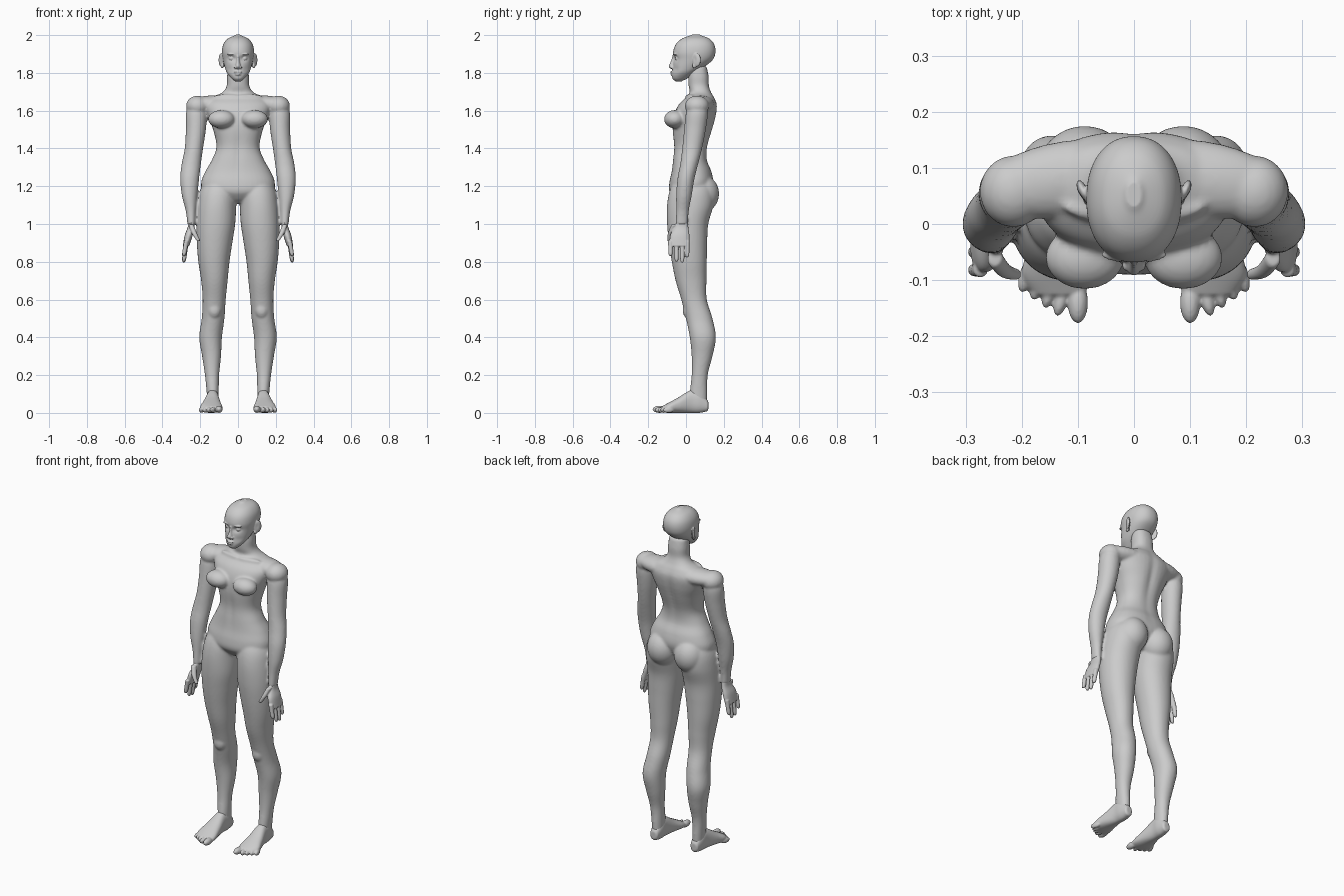
import bpy
import bmesh
import math
from mathutils import Vector, Matrix

default_cube = bpy.data.objects.get("Cube")
if default_cube:
    bpy.data.objects.remove(default_cube, do_unlink=True)

skin = bpy.data.materials.new("plain_grey")
skin.use_nodes = True
grey = (0.6, 0.6, 0.6, 1)
skin.diffuse_color = grey
for node in skin.node_tree.nodes:
    if node.type == "BSDF_PRINCIPLED":
        node.inputs["Base Color"].default_value = grey
        node.inputs["Roughness"].default_value = 0.6


def spline(rows, steps):
    """Smooth curve through the section rows."""
    rows = [Vector(row) for row in rows]
    padded = [rows[0]] + rows + [rows[-1]]
    result = []
    for p, q, r, s in zip(padded, padded[1:], padded[2:], padded[3:]):
        for k in range(steps):
            t = k / steps
            result.append(q + (r - p) * (t / 2)
                          + (p * 2 - q * 5 + r * 4 - s) * (t * t / 2)
                          + (q * 3 - p - r * 3 + s) * (t * t * t / 2))
    result.append(rows[-1])
    return result


def rounded_end(end, neighbour):
    """A smaller section just beyond the end, so the tip is rounded."""
    t, a0, a1, b0, b1 = end
    outward = math.copysign(1, t - neighbour[0])
    bulge = min(a1 - a0, b1 - b0) / 8
    da, db = (a1 - a0) / 6, (b1 - b0) / 6
    return Vector((t + outward * bulge, a0 + da, a1 - da, b0 + db, b1 - db))


def loft(bm, rows, side=1, along_y=False, power=2.3, steps=6, segments=40):
    """Skin of rounded sections (position, min and max across, min and max deep)."""
    sections = spline(rows, steps)
    sections = ([rounded_end(sections[0], sections[1])] + sections
                + [rounded_end(sections[-1], sections[-2])])
    rings = []
    for t, a0, a1, b0, b1 in sections:
        ring = []
        for k in range(segments):
            angle = math.tau * k / segments
            c, s = math.cos(angle), math.sin(angle)
            c = math.copysign(abs(c) ** (2 / power), c)
            s = math.copysign(abs(s) ** (2 / power), s)
            a = side * ((a0 + a1) / 2 + c * (a1 - a0) / 2)
            b = (b0 + b1) / 2 + s * (b1 - b0) / 2
            ring.append(bm.verts.new((a, t, b) if along_y else (a, b, t)))
        rings.append(ring)
    for low, high in zip(rings, rings[1:]):
        for k in range(segments):
            n = (k + 1) % segments
            bm.faces.new((low[k], low[n], high[n], high[k]))
    bm.faces.new(rings[0])
    bm.faces.new(rings[-1])


def symmetric(rows):
    return [(z, -half, half, front, back) for z, half, front, back in rows]


def ball(bm, centre, radii, side=1, turn=0.0):
    x, y, z = centre
    matrix = (Matrix.Translation((side * x, y, z))
              @ Matrix.Rotation(side * turn, 4, "Z")
              @ Matrix.Diagonal((*radii, 1)))
    bmesh.ops.create_uvsphere(bm, u_segments=32, v_segments=20, radius=1, matrix=matrix)


def push(bm, centre, radii, depth):
    """Soft dent (positive depth pushes towards the back)."""
    for v in bm.verts:
        d = sum(((v.co[i] - centre[i]) / radii[i]) ** 2 for i in range(3))
        v.co.y += depth * math.exp(-d)


def finish(name, bm, voxel, relax):
    """Fuse the overlapping shapes into one smooth surface."""
    bmesh.ops.recalc_face_normals(bm, faces=bm.faces[:])
    mesh = bpy.data.meshes.new(name)
    bm.to_mesh(mesh)
    bm.free()
    mesh.materials.append(skin)
    for face in mesh.polygons:
        face.use_smooth = True
    obj = bpy.data.objects.new(name, mesh)
    bpy.context.scene.collection.objects.link(obj)
    fuse = obj.modifiers.new("fuse", "REMESH")
    fuse.mode = "VOXEL"
    fuse.voxel_size = voxel
    fuse.use_smooth_shade = True
    soften = obj.modifiers.new("soften", "SMOOTH")
    soften.factor = 0.5
    soften.iterations = relax


# Torso and neck: height, half width, front, back
torso = [(1.13, .09, -.06, .10), (1.17, .18, -.088, .13), (1.22, .195, -.088, .145),
         (1.28, .172, -.076, .135), (1.34, .138, -.07, .112), (1.41, .114, -.065, .115),
         (1.5, .132, -.072, .142), (1.57, .16, -.065, .16), (1.63, .175, -.04, .165),
         (1.67, .14, -.0, .15), (1.695, .085, .02, .135), (1.73, .06, .014, .122),
         (1.78, .058, .012, .12), (1.83, .053, .02, .11)]
# Limbs: height, inner, outer, front, back
leg = [(1.25, .02, .16, -.05, .12), (1.18, .006, .2, -.085, .145), (1.1, .009, .215, -.1, .145),
       (1, .015, .22, -.1, .118), (.9, .03, .218, -.09, .112), (.8, .045, .21, -.075, .11),
       (.7, .055, .195, -.055, .108), (.6, .065, .187, -.025, .11), (.5, .072, .192, .0, .14),
       (.4, .085, .205, .02, .158), (.3, .09, .19, .03, .14), (.2, .1, .175, .03, .115),
       (.1, .102, .165, .02, .112), (.04, .104, .16, .03, .11)]
arm = [(1.65, .18, .25, .02, .1), (1.59, .165, .275, -.0, .115), (1.5, .17, .276, -.01, .105),
       (1.4, .185, .282, -.02, .085), (1.32, .196, .298, -.03, .065), (1.24, .206, .306, -.045, .045),
       (1.15, .215, .297, -.052, .03), (1.07, .222, .277, -.052, .015), (1, .226, .268, -.055, .01)]

body = bmesh.new()
loft(body, symmetric(torso))
push(body, (0, .16, 1.48), (.025, .06, .16), -.012)
push(body, (0, -.07, 1.4), (.02, .05, .1), .006)
for side in (1, -1):
    loft(body, leg, side, power=2.1)
    loft(body, arm, side, power=2)
    ball(body, (.215, .058, 1.625), (.06, .064, .054), side)
    ball(body, (.12, .08, 1.635), (.15, .068, .046), side, -.15)
    ball(body, (.088, .085, 1.16), (.088, .09, .1), side)
    ball(body, (.088, -.06, 1.555), (.07, .056, .048), side)
    ball(body, (.06, .018, 1.675), (.07, .016, .012), side, .2)
    ball(body, (.125, .01, .545), (.035, .028, .045), side)
finish("body", body, .007, 5)

# Hands with fingers and thumb
palm = [(1.03, .23, .265, -.045, .005), (.985, .23, .266, -.06, .012),
        (.94, .24, .282, -.084, .018), (.885, .258, .292, -.086, .018)]
thumb = [(.995, .234, .262, -.078, -.045), (.95, .217, .244, -.096, -.07),
         (.912, .2, .22, -.1, -.08)]
finger_tips = [(-.082, .832), (-.05, .803), (-.02, .798), (.006, .825)]

for side, word in ((1, "left"), (-1, "right")):
    hand = bmesh.new()
    loft(hand, palm, side)
    loft(hand, thumb, side, power=2)
    for y, tip in finger_tips:
        rows = []
        for share, radius in ((0, .013), (.5, .012), (.85, .011), (1, .007)):
            z = .91 + (tip - .91) * share
            x = .273 + share * .014
            rows.append((z, x - radius, x + radius, y - radius, y + radius))
        loft(hand, rows, side, power=2, segments=20)
    finish(word + "_hand", hand, .0035, 2)

# Feet: depth, inner, outer, bottom, top
foot_rows = [(.112, .108, .157, .008, .07), (.07, .1, .166, 0, .115), (.025, .1, .17, 0, .12),
             (-.04, .09, .188, 0, .082), (-.09, .082, .2, 0, .055), (-.125, .085, .18, .002, .036)]
for side, word in ((1, "left"), (-1, "right")):
    foot = bmesh.new()
    loft(foot, foot_rows, side, along_y=True)
    ball(foot, (.1, -.14, .019), (.018, .037, .019), side)
    for toe in range(4):
        ball(foot, (.13 + toe * .021, -.135 + toe * .014, .016), (.012, .03, .016), side, .25)
    finish(word + "_foot", foot, .004, 3)

# Head: height, half width, front, back
skull = [(1.76, .022, -.062, -.015), (1.772, .036, -.072, .01), (1.8, .058, -.074, .05),
         (1.83, .07, -.07, .095), (1.87, .08, -.066, .142), (1.91, .085, -.068, .156),
         (1.95, .078, -.055, .15), (1.98, .056, -.024, .125), (1.997, .02, .02, .085)]
nose = [(1.892, .007, -.072, -.045), (1.862, .009, -.08, -.045),
        (1.836, .015, -.092, -.045), (1.824, .012, -.084, -.045)]
head = bmesh.new()
loft(head, symmetric(skull), segments=72, power=2.2)
for side in (1, -1):
    push(head, (side * .034, -.065, 1.876), (.02, .04, .013), .012)
    push(head, (side * .045, -.06, 1.815), (.02, .04, .02), .005)
loft(head, symmetric(nose), power=2, segments=24)
ball(head, (0, -.073, 1.804), (.021, .01, .006))
ball(head, (0, -.072, 1.792), (.017, .01, .006))
for side in (1, -1):
    ball(head, (.034, -.044, 1.876), (.015, .014, .011), side)
    ball(head, (.036, -.058, 1.898), (.024, .008, .005), side, .2)
    ball(head, (.014, -.074, 1.829), (.007, .01, .007), side)
    ball(head, (.09, .056, 1.868), (.009, .024, .036), side, -.4)
    ball(head, (.083, .045, 1.838), (.008, .012, .014), side)
    push(head, (side * .096, .04, 1.872), (.012, .012, .02), .008)
finish("head", head, .0035, 2)
